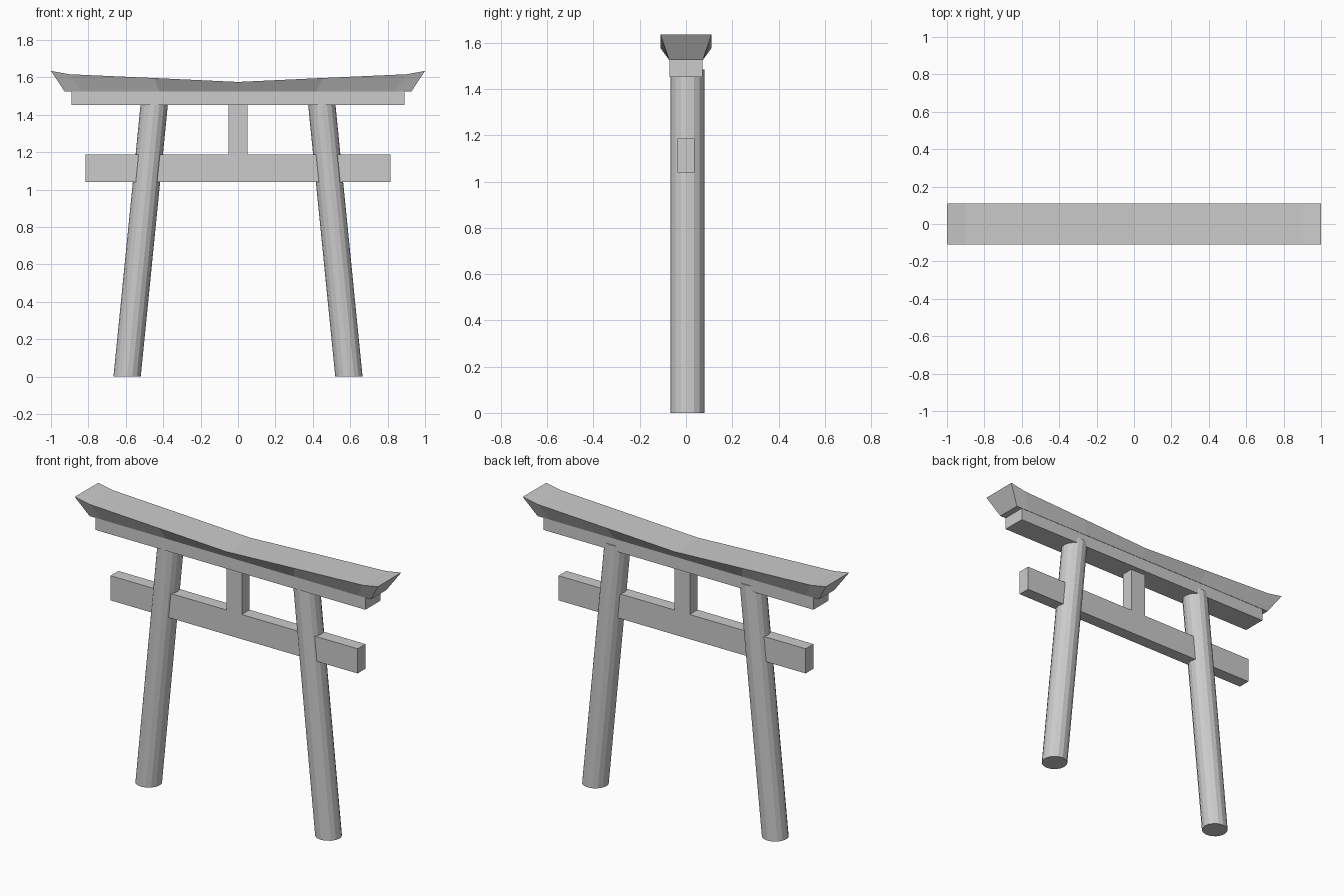
import bpy, bmesh
from mathutils import Matrix, Vector

if "Cube" in bpy.data.objects:
    bpy.data.objects.remove(bpy.data.objects["Cube"])


def finish(bm, name):
    bmesh.ops.recalc_face_normals(bm, faces=bm.faces)
    mesh = bpy.data.meshes.new(name)
    bm.to_mesh(mesh)
    bm.free()
    ob = bpy.data.objects.new(name, mesh)
    bpy.context.collection.objects.link(ob)
    return ob


def box(name, hx, hy, z0, z1):
    bm = bmesh.new()
    m = Matrix.Translation((0, 0, (z0 + z1) / 2)) @ Matrix.Diagonal((2 * hx, 2 * hy, z1 - z0, 1))
    bmesh.ops.create_cube(bm, size=1, matrix=m)
    return finish(bm, name)


def pillar(name, side):
    # Leaning round post with level ends
    height, foot_x, top_x = 1.485, 0.593, 0.445
    bm = bmesh.new()
    bmesh.ops.create_cone(bm, cap_ends=True, segments=16, radius1=0.073, radius2=0.073,
                          depth=height, matrix=Matrix.Translation((0, 0, height / 2)))
    for v in bm.verts:
        v.co += Vector((side * (foot_x + (top_x - foot_x) * v.co.z / height), 0.006, 0))
    return finish(bm, name)


def roof(name):
    # Flared section swept along a gently upturned top line
    half = [(0, 0, 1.576), (0.42, 0.45, 1.597), (0.84, 0.9, 1.617), (0.928, 1.0, 1.635)]
    stations = [(-b, -t, z) for b, t, z in reversed(half[1:])] + half
    bm = bmesh.new()
    rings = []
    for b, t, z in stations:
        pts = [(b, -0.073, 1.526), (b, 0.073, 1.526), (t, 0.11, z), (t, -0.11, z)]
        rings.append([bm.verts.new(p) for p in pts])
    for r, s in zip(rings, rings[1:]):
        for i in range(4):
            j = (i + 1) % 4
            bm.faces.new((r[i], r[j], s[j], s[i]))
    bm.faces.new(rings[0])
    bm.faces.new(rings[-1])
    return finish(bm, name)


# Posts
for label, side in (("left", -1), ("right", 1)):
    pillar(label + "_pillar", side)

# Horizontal beams and the short strut between them
box("tie_beam", 0.815, 0.037, 1.04, 1.187)
box("center_strut", 0.051, 0.037, 1.187, 1.453)
box("upper_beam", 0.89, 0.071, 1.453, 1.526)

# Curved top lintel
roof("top_lintel")
